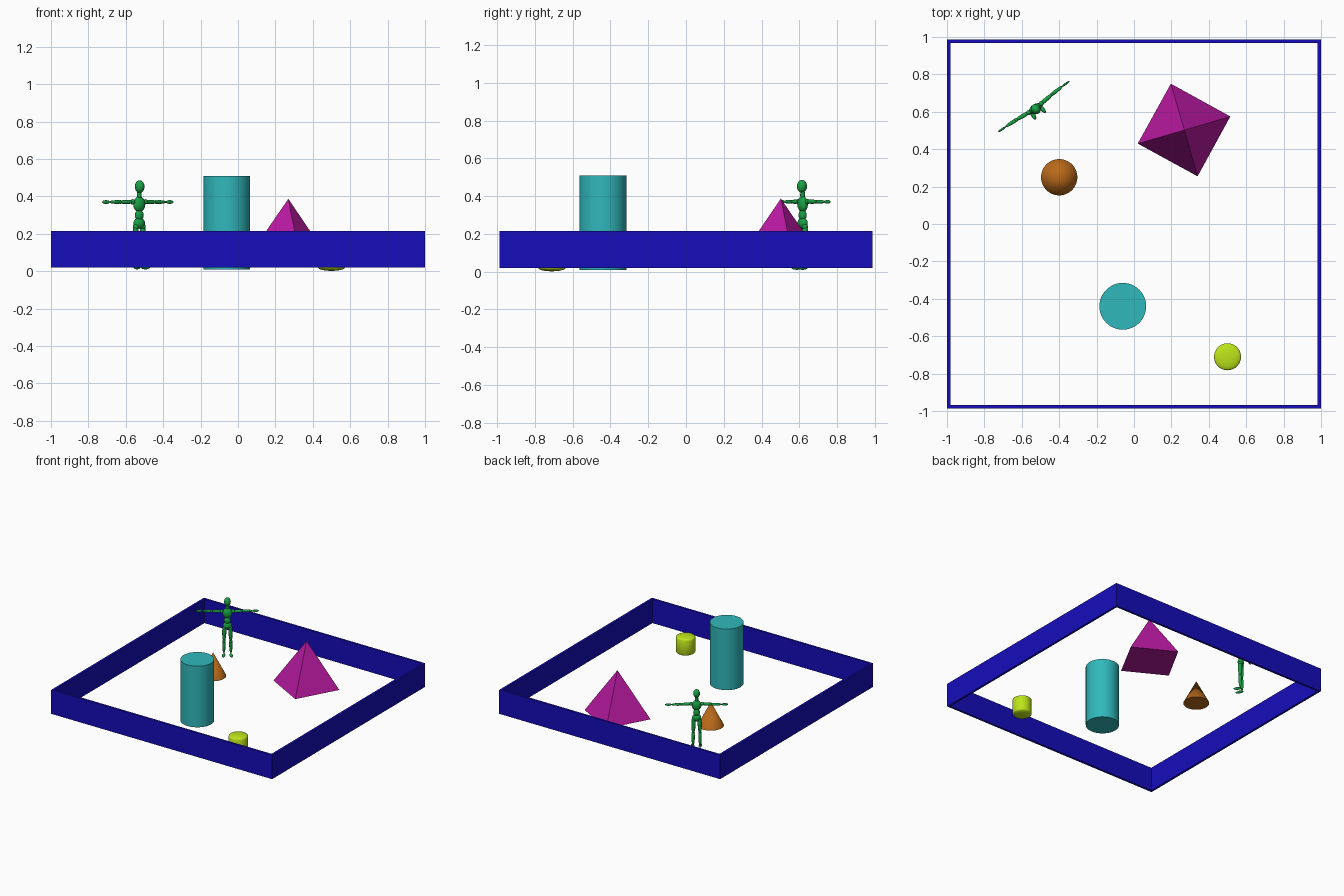
import bpy, bmesh
from math import pi, sin, cos, radians, sqrt
from mathutils import Vector, Matrix

if "Cube" in bpy.data.objects:
    bpy.data.objects.remove(bpy.data.objects["Cube"])


def material(name, rgb):
    m = bpy.data.materials.new(name)
    m.diffuse_color = (*rgb, 1)
    m.use_nodes = True
    m.node_tree.nodes["Principled BSDF"].inputs["Base Color"].default_value = m.diffuse_color
    return m


BLUE = material("blue", (0.008, 0.004, 0.50))
TEAL = material("teal", (0.03, 0.48, 0.50))
LIME = material("lime", (0.50, 0.78, 0.01))
BROWN = material("orange_brown", (0.48, 0.14, 0.01))
MAGENTA = material("magenta", (0.48, 0.01, 0.35))
GREEN = material("green", (0.01, 0.36, 0.06))


def finish(name, bm, mat, smooth=False):
    bmesh.ops.recalc_face_normals(bm, faces=bm.faces)
    me = bpy.data.meshes.new(name)
    bm.to_mesh(me)
    bm.free()
    ob = bpy.data.objects.new(name, me)
    bpy.context.collection.objects.link(ob)
    me.materials.append(mat)
    if smooth:
        bpy.ops.object.select_all(action='DESELECT')
        ob.select_set(True)
        bpy.context.view_layer.objects.active = ob
        bpy.ops.object.shade_smooth_by_angle(angle=radians(35))
    return ob


def lathe(name, profile, loc, mat, steps=64):
    bm = bmesh.new()
    vs = [bm.verts.new((r, 0, z)) for r, z in profile]
    es = [bm.edges.new(p) for p in zip(vs, vs[1:])]
    bmesh.ops.spin(bm, geom=vs + es, cent=(0, 0, 0), axis=(0, 0, 1),
                   angle=2 * pi, steps=steps, use_duplicate=False)
    bmesh.ops.remove_doubles(bm, verts=bm.verts, dist=1e-5)
    bmesh.ops.translate(bm, verts=bm.verts, vec=loc)
    return finish(name, bm, mat, True)


def box(name, size, loc, mat):
    bm = bmesh.new()
    bmesh.ops.create_cube(bm, size=1, matrix=Matrix.Translation(loc) @ Matrix.Diagonal((*size, 1)))
    return finish(name, bm, mat)


# Low wall around the arena, open above and below
T, Y, H, ZC = 0.018, 0.987, 0.196, 0.118
for s, side, end in ((-1, "left", "front"), (1, "right", "back")):
    box(side + "_wall", (T, 2 * (Y - T), H), (s * (1 - T / 2), 0, ZC), BLUE)
    box(end + "_wall", (2, T, H), (0, s * (Y - T / 2), ZC), BLUE)

# Round solids
lathe("tall_cylinder", [(0, 0.01), (0.125, 0.01), (0.125, 0.51), (0, 0.51)],
      (-0.06, -0.44, 0), TEAL)
lathe("cone", [(0, 0.02), (0.097, 0.02), (0, 0.21)], (-0.40, 0.25, 0), BROWN)

# Short drum with slightly domed ends
R, D = 0.072, 0.018
dome = [(R * sin(i * pi / 12), D * cos(i * pi / 12)) for i in range(7)]
lathe("domed_drum", [(r, 0.02 - d + 0.0) for r, d in dome]
      + [(r, 0.134 + d) for r, d in reversed(dome)], (0.50, -0.71, 0), LIME)

# Square pyramid, turned on its base
bm = bmesh.new()
base = [bm.verts.new((x, y, 0.024)) for x, y in
        ((0.02, 0.43), (0.34, 0.255), (0.515, 0.575), (0.197, 0.75))]
tip = bm.verts.new((0.269, 0.502, 0.387))
bm.faces.new(base)
for i in range(4):
    bm.faces.new((base[i], base[(i + 1) % 4], tip))
finish("pyramid", bm, MAGENTA)

# Jointed figure with outstretched arms, made of rounded segments
FIG = Matrix.Translation((-0.528, 0.617, 0)) @ Matrix.Rotation(radians(35.5), 4, 'Z')


def ellipsoid(name, loc, radii, rot=Matrix.Identity(4)):
    bm = bmesh.new()
    bmesh.ops.create_uvsphere(bm, u_segments=20, v_segments=12, radius=1,
                              matrix=FIG @ Matrix.Translation(loc) @ rot @ Matrix.Diagonal((*radii, 1)))
    return finish(name, bm, GREEN, True)


def limb(name, a, b, r0, r1):
    """Rounded, tapering segment from a to b."""
    a, b = Vector(a), Vector(b)
    d = b - a
    n, L = 10, d.length
    bm = bmesh.new()
    vs = []
    for i in range(n + 1):
        t = (1 - cos(pi * i / n)) / 2
        w = max(0.0, 1 - abs(2 * t - 1) ** 3.5)
        vs.append(bm.verts.new(((r0 + (r1 - r0) * t) * sqrt(w), 0, t * L)))
    es = [bm.edges.new(p) for p in zip(vs, vs[1:])]
    bmesh.ops.spin(bm, geom=vs + es, cent=(0, 0, 0), axis=(0, 0, 1),
                   angle=2 * pi, steps=16, use_duplicate=False)
    bmesh.ops.remove_doubles(bm, verts=bm.verts, dist=1e-6)
    bm.transform(FIG @ Matrix.Translation(a) @ d.to_track_quat('Z', 'Y').to_matrix().to_4x4())
    return finish(name, bm, GREEN, True)


ellipsoid("head", (0, -0.004, 0.452), (0.025, 0.028, 0.034))
limb("neck", (0, 0, 0.385), (0, 0, 0.435), 0.013, 0.012)
ellipsoid("chest", (0, 0, 0.358), (0.036, 0.024, 0.042))
ellipsoid("waist", (0, 0, 0.299), (0.025, 0.020, 0.030))
ellipsoid("pelvis", (0, 0, 0.257), (0.034, 0.023, 0.030))

for s, side in ((-1, "left"), (1, "right")):
    # Arm
    ellipsoid(side + "_shoulder", (s * 0.042, 0.003, 0.371), (0.014, 0.013, 0.014))
    limb(side + "_upper_arm", (s * 0.040, 0.003, 0.371), (s * 0.118, 0.010, 0.370), 0.012, 0.010)
    ellipsoid(side + "_elbow", (s * 0.118, 0.010, 0.370), (0.010,) * 3)
    limb(side + "_forearm", (s * 0.114, 0.010, 0.370), (s * 0.188, 0.013, 0.370), 0.012, 0.007)
    ellipsoid(side + "_hand", (s * 0.209, 0.013, 0.370), (0.025, 0.006, 0.010))
    # Leg
    x = s * 0.022
    ellipsoid(side + "_hip", (x, 0, 0.238), (0.016, 0.017, 0.016))
    limb(side + "_thigh", (x, 0, 0.248), (s * 0.025, 0, 0.128), 0.018, 0.012)
    ellipsoid(side + "_knee", (s * 0.025, -0.001, 0.130), (0.012,) * 3)
    limb(side + "_shin", (s * 0.025, 0, 0.135), (s * 0.026, 0.003, 0.028), 0.015, 0.009)
    ellipsoid(side + "_foot", (s * 0.028, -0.018, 0.020), (0.012, 0.032, 0.010),
              Matrix.Rotation(s * radians(8), 4, 'Z'))
